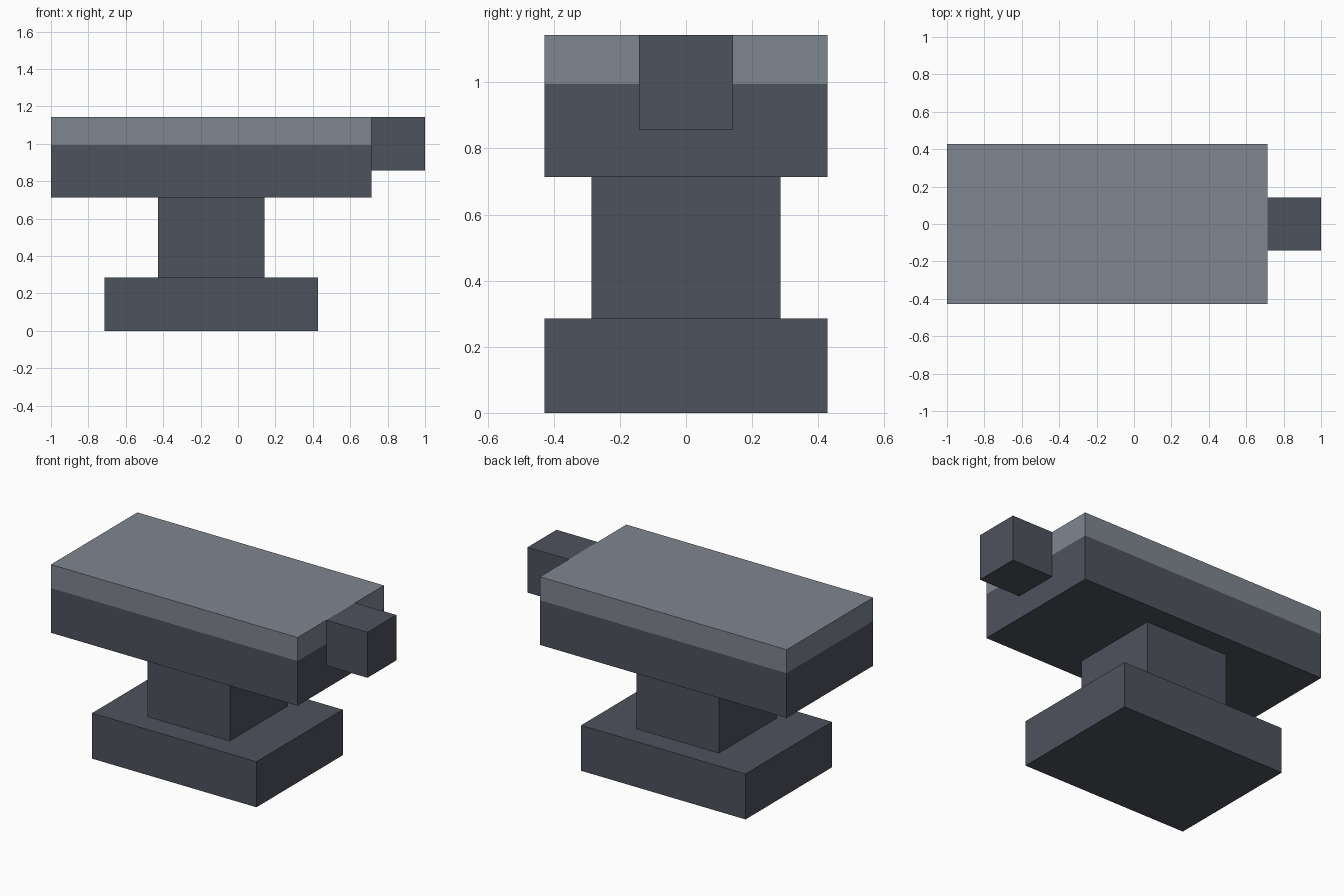
import bpy
import bmesh
from mathutils import Vector

if "Cube" in bpy.data.objects:
    bpy.data.objects.remove(bpy.data.objects["Cube"])

U = 1 / 7  # modelling unit: every block sits on this grid


def material(name, color):
    mat = bpy.data.materials.new(name)
    mat.use_nodes = True
    mat.diffuse_color = (*color, 1)
    mat.node_tree.nodes["Principled BSDF"].inputs["Base Color"].default_value = (*color, 1)
    return mat


dark_iron = material("dark iron", (0.076, 0.084, 0.109))
worn_steel = material("worn steel", (0.212, 0.238, 0.279))


def block(name, x, half_depth, z, band=None):
    """Box from x and z ranges in grid units; faces above band are steel."""
    bm = bmesh.new()
    bmesh.ops.create_cube(bm, size=1)
    size = Vector((x[1] - x[0], 2 * half_depth, z[1] - z[0])) * U
    centre = Vector((x[0] + x[1], 0, z[0] + z[1])) * U / 2
    bmesh.ops.scale(bm, vec=size, verts=bm.verts)
    bmesh.ops.translate(bm, vec=centre, verts=bm.verts)
    if band:
        bmesh.ops.bisect_plane(bm, geom=bm.verts[:] + bm.edges[:] + bm.faces[:],
                               plane_co=(0, 0, band), plane_no=(0, 0, 1))
        for face in bm.faces:
            face.material_index = int(face.calc_center_median().z > band)
    mesh = bpy.data.meshes.new(name)
    bm.to_mesh(mesh)
    bm.free()
    mesh.materials.append(dark_iron)
    if band:
        mesh.materials.append(worn_steel)
    obj = bpy.data.objects.new(name, mesh)
    bpy.context.collection.objects.link(obj)
    return obj


# Foot, waist, striking block with a steel top band, and horn
block("base", (-5, 3), 3, (0, 2))
block("waist", (-3, 1), 2, (2, 5))
block("striking_block", (-7, 5), 3, (5, 8), band=0.995)
block("horn", (5, 7), 1, (6, 8))
